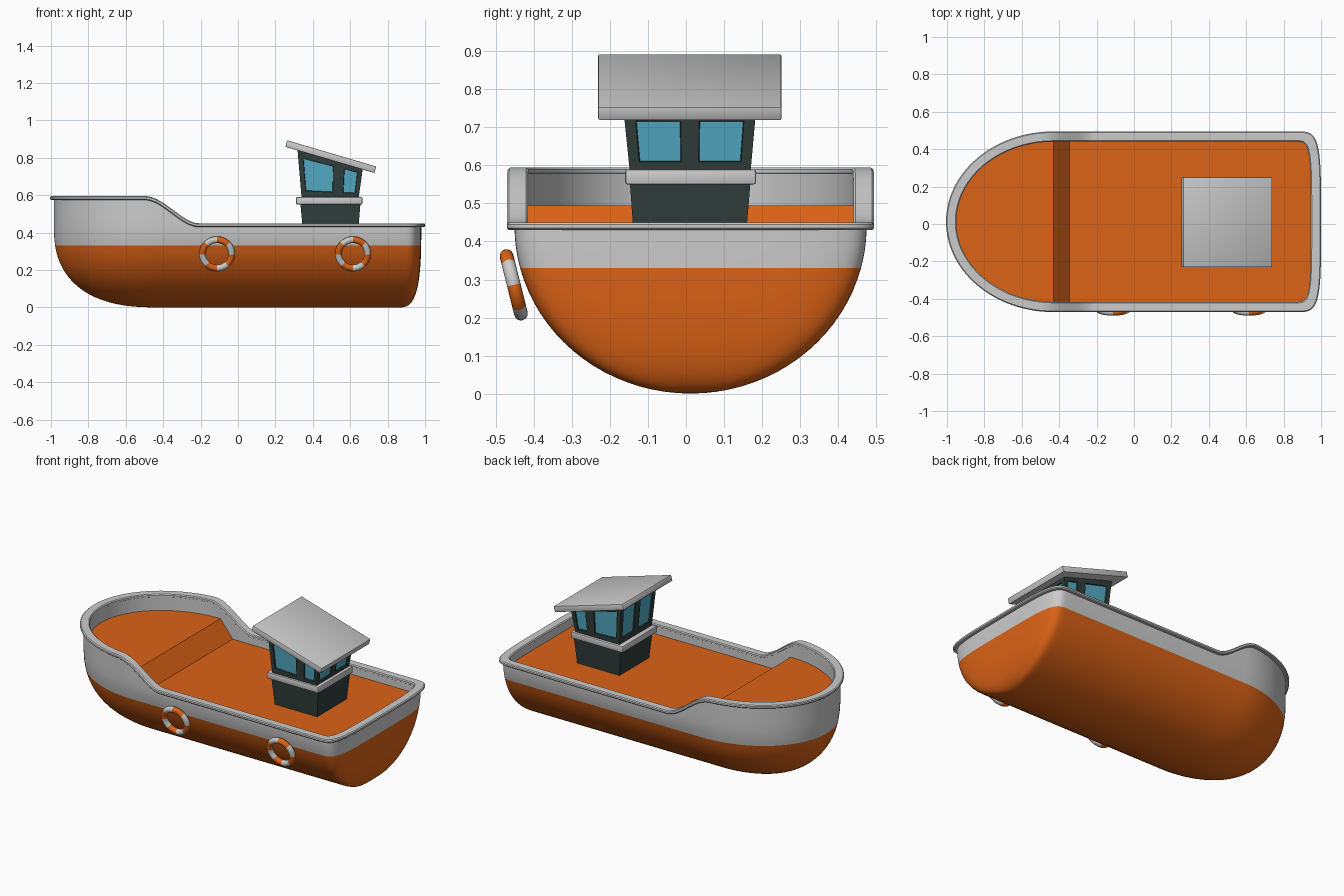
import bpy, bmesh, math
from math import sin, cos, pi, radians
from mathutils import Matrix

if "Cube" in bpy.data.objects:
    bpy.data.objects.remove(bpy.data.objects["Cube"])

CY = 0.012            # hull centre line
H = 0.44              # height where the hull reaches full width
XB, XS = -0.43, 0.86  # start of bow curve, start of stern curve
WATER = 0.33


def material(name, rgb):
    m = bpy.data.materials.new(name)
    m.diffuse_color = (*rgb, 1)
    m.use_nodes = True
    m.node_tree.nodes["Principled BSDF"].inputs["Base Color"].default_value = m.diffuse_color
    return m


orange = material("orange_paint", (0.72, 0.125, 0.008))
dark = material("dark_paint", (0.03, 0.05, 0.045))
glass = material("window_glass", (0.09, 0.42, 0.58))


def finish(name, bm, mats=(), angle=35):
    me = bpy.data.meshes.new(name)
    bm.to_mesh(me)
    bm.free()
    for m in mats:
        me.materials.append(m)
    me.shade_smooth()
    me.set_sharp_from_angle(angle=radians(angle))
    ob = bpy.data.objects.new(name, me)
    bpy.context.collection.objects.link(ob)
    return ob


# Plan outline as (region, lengthwise, sideways) unit samples from bow to stern
half = []
for k in range(41):
    a = k / 40 * pi / 2
    half.append(("bow", cos(a), sin(a)))
half += [("side", XB + 0.017 * k, 1) for k in range(1, 15)]
half += [("side", -0.1 + 0.24 * k, 1) for k in range(4)]
for k in range(33):
    a = k / 32 * pi / 2
    half.append(("stern", sin(a) ** (2 / 4.5), max(cos(a), 0) ** (2 / 4.5)))
half[40] = ("bow", 0, 1)
half[-1] = ("stern", 1, 0)
mirrored = [(r, a, -b) for r, a, b in half]
outline = half + mirrored[-2:0:-1]


def plan(s, bow, stern, width):
    r, a, b = s
    x = {"bow": XB - a * bow, "side": a, "stern": XS + a * stern}[r]
    return x, CY + b * width


def top_plan(s, d=0):
    return plan(s, 0.555 + d, 0.12 + d, 0.463 + d)


def hull_point(s, z):
    t = 1 - min(z / H, 1)
    x, y = plan(s, 0.555 * (1 - t ** 2.5) ** 0.4,
                0.12 * (1 - t ** 3) ** (1 / 3), 0.463 * (1 - t * t) ** 0.5)
    return x, y, z


def sheer(x):
    t = min(max((x + 0.50) / 0.29, 0), 1)
    return 0.575 - 0.145 * t * t * (3 - 2 * t)


def deck_height(x):
    t = min(max((x + 0.43) / 0.085, 0), 1)
    return 0.495 - 0.105 * t


def loft(name, rings, mats=(), closed=False):
    bm = bmesh.new()
    vs = [[bm.verts.new(p) for p in ring] for ring in rings]
    n = len(vs[0])
    pairs = list(zip(vs, vs[1:])) + ([(vs[-1], vs[0])] if closed else [])
    for r0, r1 in pairs:
        for i in range(n):
            j = (i + 1) % n
            bm.faces.new((r0[i], r1[i], r1[j], r0[j]))
    bmesh.ops.remove_doubles(bm, verts=bm.verts, dist=1e-5)
    return finish(name, bm, mats)


# Lower hull
steps = 18
end = math.acos(1 - WATER / H)
levels = [H * (1 - cos(end * k / steps)) for k in range(steps + 1)]
loft("lower_hull", [[hull_point(s, z) for s in outline] for z in levels], [orange])

# Upper hull band that follows the sheer
loft("upper_hull", [[hull_point(s, WATER + v / 5 * (sheer(top_plan(s)[0]) + 0.003 - WATER))
                     for s in outline] for v in range(6)])


# Rounded rim
def rim_point(s, o, h):
    x0 = top_plan(s)[0]
    slope = (sheer(x0 + 0.002) - sheer(x0 - 0.002)) / 0.004
    l = math.hypot(1, slope)
    x, y = top_plan(s, -0.035 + 0.055 * o)
    return x - slope * h / l, y, sheer(x0) + h / l


section = [(.9, 0), (1, .005), (1, .015), (.9, .02), (.1, .02), (0, .015), (0, .005), (.1, 0)]
loft("rim", [[rim_point(s, o, h) for s in outline] for o, h in section], closed=True)

# Inner bulwark wall
wall_top, wall_bottom = [], []
for s in outline:
    x, y = top_plan(s, -0.034)
    wall_top.append((x, y, sheer(top_plan(s)[0]) + 0.005))
    wall_bottom.append((x, y, deck_height(x) - 0.005))
loft("inner_bulwark", [wall_top, wall_bottom])

# Deck with raised foredeck
bm = bmesh.new()
rows = []
for s, m in zip(half, mirrored):
    row = []
    for q in (s, m):
        x, y = top_plan(q, -0.033)
        row.append(bm.verts.new((x, y, deck_height(x))))
    rows.append(row)
for (a, b), (c, d) in zip(rows, rows[1:]):
    bm.faces.new((a, b, d, c))
bmesh.ops.remove_doubles(bm, verts=bm.verts, dist=1e-5)
finish("deck", bm, [orange], 25)


def box(name, bottom, top, z0, z1, mats=(), bevel=0, tilt=0, centre=(0, 0, 0)):
    """Box between two (x0, x1, y0, y1) rectangles."""
    bm = bmesh.new()
    vs = []
    for (x0, x1, y0, y1), z in ((bottom, z0), (top, z1)):
        vs += [bm.verts.new(p) for p in ((x0, y0, z), (x1, y0, z), (x1, y1, z), (x0, y1, z))]
    for f in ((3, 2, 1, 0), (4, 5, 6, 7), (0, 1, 5, 4), (1, 2, 6, 5), (2, 3, 7, 6), (3, 0, 4, 7)):
        bm.faces.new([vs[i] for i in f])
    if bevel:
        bmesh.ops.bevel(bm, geom=bm.edges[:], offset=bevel, segments=2, affect='EDGES', profile=0.5)
    bmesh.ops.transform(bm, matrix=Matrix.Translation(centre) @ Matrix.Rotation(tilt, 4, 'Y'),
                        verts=bm.verts)
    return finish(name, bm, mats, 30)


# Cabin base, belt and sloping roof
box("cabin_base", (.35, .64, -.135, .155), (.333, .655, -.148, .17), .38, .56, [dark])
belt = (.31, .665, -.16, .184)
box("cabin_belt", belt, belt, .55, .59, bevel=.006)
slab = (-.248, .248, -.241, .241)
box("cabin_roof", slab, slab, -.018, .018, bevel=.004, tilt=radians(16.4), centre=(.496, .01, .806))

# Wheelhouse walls with recessed windows
low = [(.34, -.148, .585), (.645, -.148, .585), (.645, .17, .585), (.34, .17, .585)]
high = [(.318, -.164, .845), (.667, -.164, .742), (.667, .184, .742), (.318, .184, .845)]
side_cuts = [0, .08, .55, .72, .93, 1]
end_cuts = [0, .085, .43, .57, .915, 1]
v_cuts = [0, .15, .84, 1]


def lerp(p, q, t):
    return [a + (b - a) * t for a, b in zip(p, q)]


bm = bmesh.new()
panes = []
for w in range(4):
    a, b, c, d = low[w], low[(w + 1) % 4], high[(w + 1) % 4], high[w]
    us = [side_cuts, end_cuts, [1 - u for u in side_cuts[::-1]], end_cuts][w]
    grid = [[bm.verts.new(lerp(lerp(a, b, u), lerp(d, c, u), v)) for u in us] for v in v_cuts]
    for j in range(3):
        for i in range(5):
            f = bm.faces.new((grid[j][i], grid[j][i + 1], grid[j + 1][i + 1], grid[j + 1][i]))
            if j == 1 and i in (1, 3):
                panes.append(f)
bmesh.ops.remove_doubles(bm, verts=bm.verts, dist=1e-5)
bmesh.ops.inset_individual(bm, faces=panes, thickness=.003, depth=-.007)
for f in panes:
    f.material_index = 1
finish("wheelhouse", bm, [dark, glass], 20)

# Striped life rings on the front side
for n, x in enumerate((-.112, .615)):
    bpy.ops.mesh.primitive_torus_add(major_segments=64, minor_segments=16, major_radius=.078,
                                     minor_radius=.018, location=(x, -.453, .286),
                                     rotation=(radians(104), 0, 0))
    ring = bpy.context.object
    ring.name = f"life_ring_{n + 1}"
    ring.data.materials.append(orange)
    ring.data.materials.append(material("ring_stripe", (.8, .8, .8)))
    for p in ring.data.polygons:
        a = math.atan2(p.center.y, p.center.x) % (2 * pi)
        p.material_index = 1 - int(a / (pi / 4)) % 2
    ring.data.shade_smooth()
